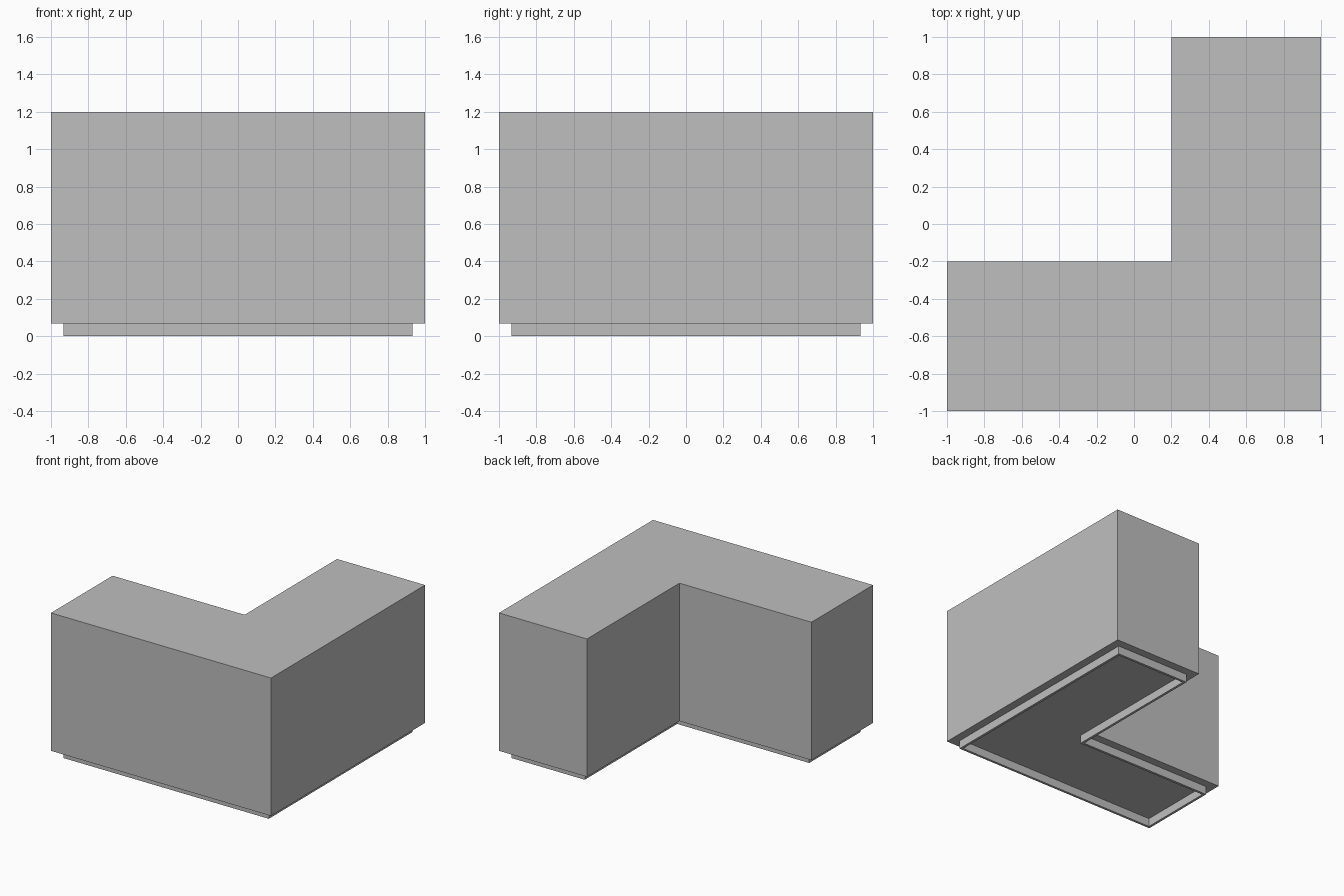
import bpy
import bmesh

cube = bpy.data.objects.get("Cube")
if cube:
    bpy.data.objects.remove(cube, do_unlink=True)

GREY = (0.52, 0.52, 0.52, 1)
grey = bpy.data.materials.new("plain grey")
grey.use_nodes = True
grey.diffuse_color = GREY
grey.node_tree.nodes["Principled BSDF"].inputs["Base Color"].default_value = GREY

TOP, BASE, INSET, WALL = 1.2, 0.067, 0.067, 0.02


def corner_outline(d):
    """L-shaped outline, moved inwards by d on every side."""
    e, n = 1 - d, 0.2 + d
    return [(-e, -e), (e, -e), (e, e), (n, e), (n, -n), (-e, -n)]


def add_object(name, bm):
    bmesh.ops.recalc_face_normals(bm, faces=bm.faces)
    mesh = bpy.data.meshes.new(name)
    bm.to_mesh(mesh)
    bm.free()
    mesh.materials.append(grey)
    obj = bpy.data.objects.new(name, mesh)
    bpy.context.collection.objects.link(obj)


def loop(bm, d, z):
    return [bm.verts.new((x, y, z)) for x, y in corner_outline(d)]


def bridge(bm, a, b):
    for i in range(len(a)):
        j = (i + 1) % len(a)
        bm.faces.new((a[i], a[j], b[j], b[i]))


# Corner counter body: closed L-shaped block
bm = bmesh.new()
low, high = loop(bm, 0, BASE), loop(bm, 0, TOP)
bridge(bm, low, high)
bm.faces.new(low)
bm.faces.new(high)
add_object("counter_body", bm)

# Recessed plinth: thin hollow frame under the body
bm = bmesh.new()
rings = [loop(bm, INSET, BASE), loop(bm, INSET, 0),
         loop(bm, INSET + WALL, 0), loop(bm, INSET + WALL, BASE)]
for a, b in zip(rings, rings[1:]):
    bridge(bm, a, b)
add_object("plinth_frame", bm)
